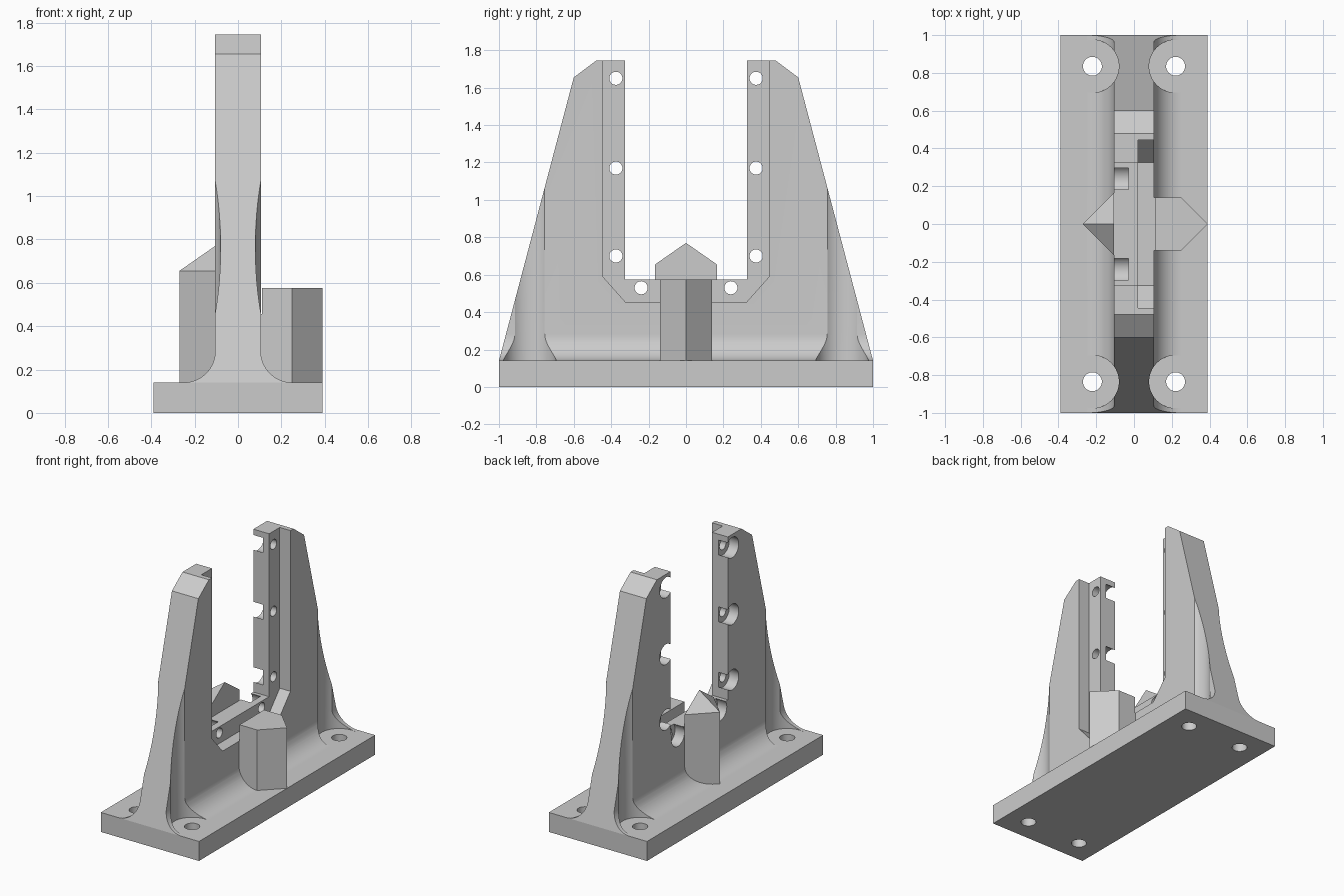
import bpy
import math
from mathutils import Vector

cube = bpy.data.objects.get("Cube")
if cube:
    bpy.data.objects.remove(cube, do_unlink=True)

grey = bpy.data.materials.new("plain grey")
grey.use_nodes = True
COLOUR = (0.6, 0.6, 0.6, 1)
grey.diffuse_color = COLOUR
grey.node_tree.nodes["Principled BSDF"].inputs["Base Color"].default_value = COLOUR

HALF_WEB = 0.105
BASE_TOP = 0.14
FILLET = 0.145


def prism(name, outline, axis, low, high):
    """Extrude a 2D outline along an axis; the outline uses the other two axes in order."""
    def place(point, depth):
        coords = list(point)
        coords.insert("xyz".index(axis), depth)
        return coords

    n = len(outline)
    verts = [place(p, d) for d in (low, high) for p in outline]
    faces = [tuple(range(n)), tuple(range(n, 2 * n))]
    faces += [(i, (i + 1) % n, (i + 1) % n + n, i + n) for i in range(n)]
    mesh = bpy.data.meshes.new(name)
    mesh.from_pydata(verts, [], faces)
    obj = bpy.data.objects.new(name, mesh)
    bpy.context.collection.objects.link(obj)
    mesh.materials.append(grey)
    activate(obj)
    bpy.ops.object.mode_set(mode="EDIT")
    bpy.ops.mesh.select_all(action="SELECT")
    bpy.ops.mesh.normals_make_consistent(inside=False)
    bpy.ops.object.mode_set(mode="OBJECT")
    return obj


def activate(obj):
    bpy.ops.object.select_all(action="DESELECT")
    obj.select_set(True)
    bpy.context.view_layer.objects.active = obj


def circle(centre, radius, count=48):
    turn = math.tau / count
    return [(centre[0] + radius * math.cos(i * turn),
             centre[1] + radius * math.sin(i * turn)) for i in range(count)]


def combine(target, tool, operation="DIFFERENCE"):
    """Apply a boolean and discard the tool object."""
    mod = target.modifiers.new("cut", "BOOLEAN")
    mod.operation = operation
    mod.solver = "EXACT"
    mod.object = tool
    activate(target)
    bpy.ops.object.modifier_apply(modifier=mod.name)
    bpy.data.objects.remove(tool, do_unlink=True)


def mirrored(half):
    """Close a half outline by reflecting it across the first coordinate."""
    return half + [(-a, b) for a, b in reversed(half)]


bolts = [(sx * 0.22, sy * 0.835) for sx in (-1, 1) for sy in (-1, 1)]

# Base plate with four bolt holes
base = prism("base_plate", [(-0.39, -1), (0.39, -1), (0.39, 1), (-0.39, 1)], "z", 0, BASE_TOP)
for bolt in bolts:
    combine(base, prism("cutter", circle(bolt, 0.05), "z", -0.1, 0.3))

# Upright web: filleted cross-section trimmed to the two-armed side profile
arc = [(HALF_WEB + FILLET * (1 - math.cos(a)), BASE_TOP + FILLET * (1 - math.sin(a)))
       for a in (math.pi / 2 * (1 - i / 16) for i in range(17))]
section = mirrored(arc + [(HALF_WEB, 1.9)])
web = prism("upright_web", section, "y", -1.1, 1.1)
side = mirrored([(1, BASE_TOP), (0.6, 1.655), (0.48, 1.745), (0.325, 1.745), (0.325, 0.575)])
combine(web, prism("cutter", side, "x", -0.5, 0.5), "INTERSECT")

# Clearance for the bolt heads
for bolt in bolts:
    combine(web, prism("cutter", circle(bolt, 0.14, 64), "z", 0.1, 1.9))

# Stepped rebate around the opening on the left face
rebate = mirrored([(0.445, 1.9), (0.445, 0.59), (0.325, 0.455)])
combine(web, prism("cutter", rebate, "x", 0.02, 0.11))

# Screw holes with counterbores on the right face
screws = [(0.375, 0.7), (0.375, 1.17), (0.375, 1.65), (0.24, 0.53)]
for y, z in screws:
    for sign in (-1, 1):
        combine(web, prism("cutter", circle((sign * y, z), 0.035, 32), "x", -0.2, 0.2))
        combine(web, prism("cutter", circle((sign * y, z), 0.073), "x", -0.2, -0.03))

# Flat-topped pointed post on the left side
left_post = prism("left_post", [(0.09, -0.14), (0.25, -0.14), (0.39, 0), (0.25, 0.14), (0.09, 0.14)],
                  "z", BASE_TOP, 0.575)
combine(left_post, prism("cutter", rebate, "x", 0.02, 0.11))

# Triangular post on the right side, with its inner top edge raised to a peak
right_post = prism("right_post", [(-0.27, 0), (-HALF_WEB, -0.165), (-HALF_WEB, 0), (-HALF_WEB, 0.165)],
                   "z", BASE_TOP, 0.655)
mesh = right_post.data
peak = Vector((-HALF_WEB, 0, 0.655))
peak_index = min(mesh.vertices, key=lambda v: (v.co - peak).length).index
top = max(mesh.polygons, key=lambda p: p.center.z)
ring = list(top.vertices)
start = ring.index(peak_index)
ring = ring[start:] + ring[:start]
faces = [tuple(p.vertices) for p in mesh.polygons if p.index != top.index]
faces += [tuple(ring[:3]), (ring[0], ring[2], ring[3])]
verts = [v.co.copy() for v in mesh.vertices]
verts[peak_index].z = 0.77
mesh.clear_geometry()
mesh.from_pydata(verts, [], faces)

for part in (base, web, left_post, right_post):
    activate(part)
    bpy.ops.object.shade_smooth_by_angle(angle=math.radians(25))
